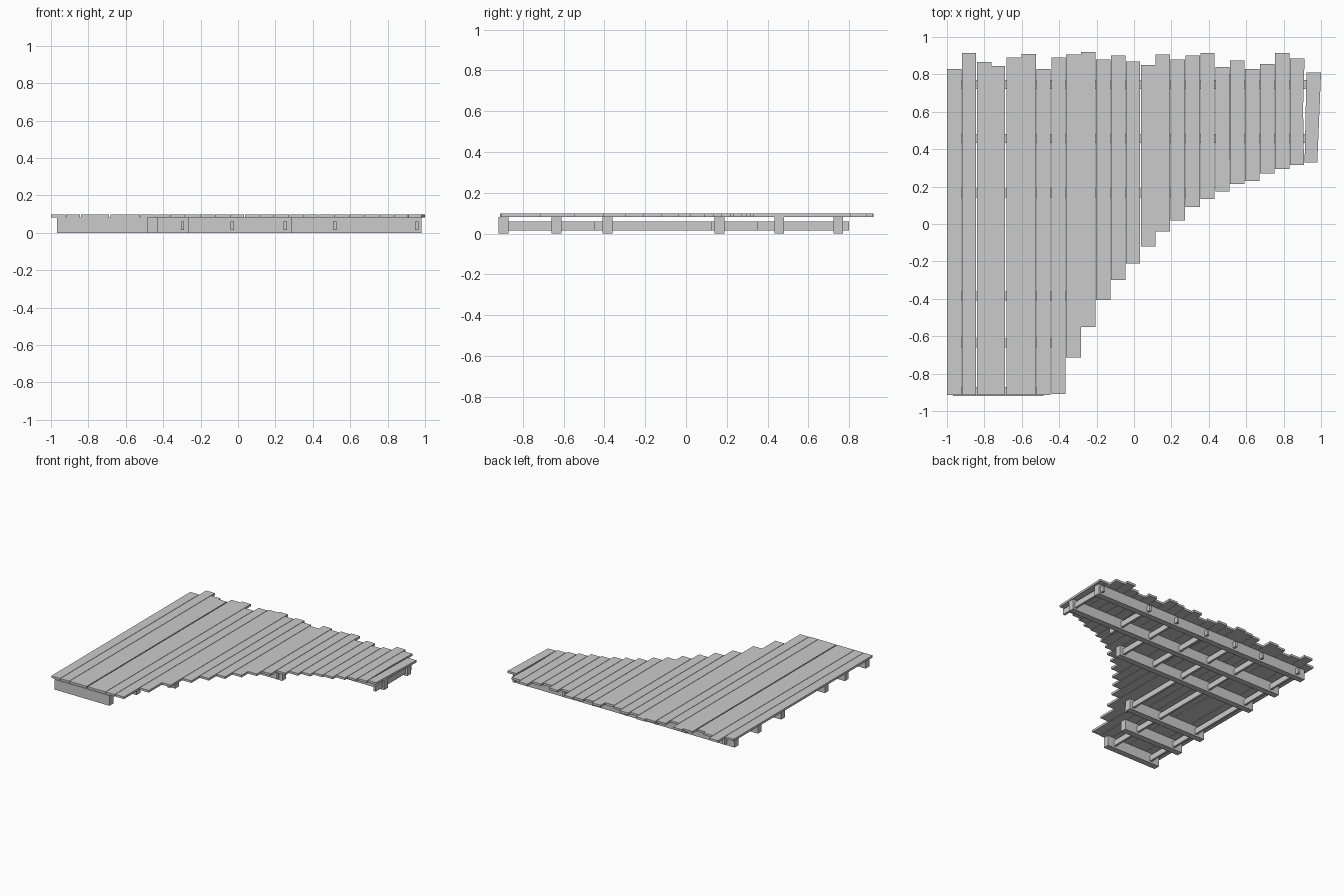
import bpy, bmesh

if "Cube" in bpy.data.objects:
    bpy.data.objects.remove(bpy.data.objects["Cube"])


def prism(name, outline, z0, z1):
    """Extrude a flat outline between two heights."""
    bm = bmesh.new()
    low = [bm.verts.new((x, y, z0)) for x, y in outline]
    high = [bm.verts.new((x, y, z1)) for x, y in outline]
    bm.faces.new(low[::-1])
    bm.faces.new(high)
    n = len(outline)
    for i in range(n):
        j = (i + 1) % n
        bm.faces.new((low[i], low[j], high[j], high[i]))
    mesh = bpy.data.meshes.new(name)
    bm.to_mesh(mesh)
    bm.free()
    ob = bpy.data.objects.new(name, mesh)
    bpy.context.collection.objects.link(ob)
    return ob


def box(name, x0, x1, y0, y1, z0, z1):
    return prism(name, [(x0, y0), (x1, y0), (x1, y1), (x0, y1)], z0, z1)


# Deck planks: ragged back ends, stepped curve along the front
backs = [.83, .915, .865, .845, .89, .91, .83, .89, .905, .92, .88, .90, .87,
         .85, .905, .88, .90, .915, .84, .875, .83, .855, .915, .885, .81]
fronts = [-.913] * 7 + [-.908, -.715, -.55, -.405, -.30, -.21, -.12, -.04,
                        .02, .09, .135, .175, .215, .23, .27, .295, .315, .33]
tight = {2, 4, 8, 13}            # planks butted against their right neighbour
pitch = .0797
for i, (f, b) in enumerate(zip(fronts, backs)):
    x0 = -1 + pitch * i
    x1 = x0 + pitch - (0 if i in tight else .008 if i == 3 else .003)
    if i == 24:                  # last plank sits slightly crooked
        outline = [(.912, f), (.98, f), (1, b), (.922, b)]
    elif i == 23:
        outline = [(x0, f), (.909, f), (.904, .62), (.912, b), (x0, b)]
    else:
        outline = [(x0, f), (x1, f), (x1, b), (x0, b)]
    prism("deck_plank", outline, .081, .098)

# Main joists running along x
for y, x1 in [(-.895, -.485), (-.635, -.43), (-.385, -.265),
              (.165, .29), (.457, .98), (.747, .98)]:
    box("joist", -.967, x1, y - .024, y + .024, 0, .081)

# Slim stringers running along y through the joists
for x, y0 in [(-.89, -.918), (-.55, -.90), (-.297, -.45), (-.03, .125),
              (.253, .125), (.517, .35), (.955, .35)]:
    box("stringer", x - .009, x + .009, y0, .80, .015, .06)
